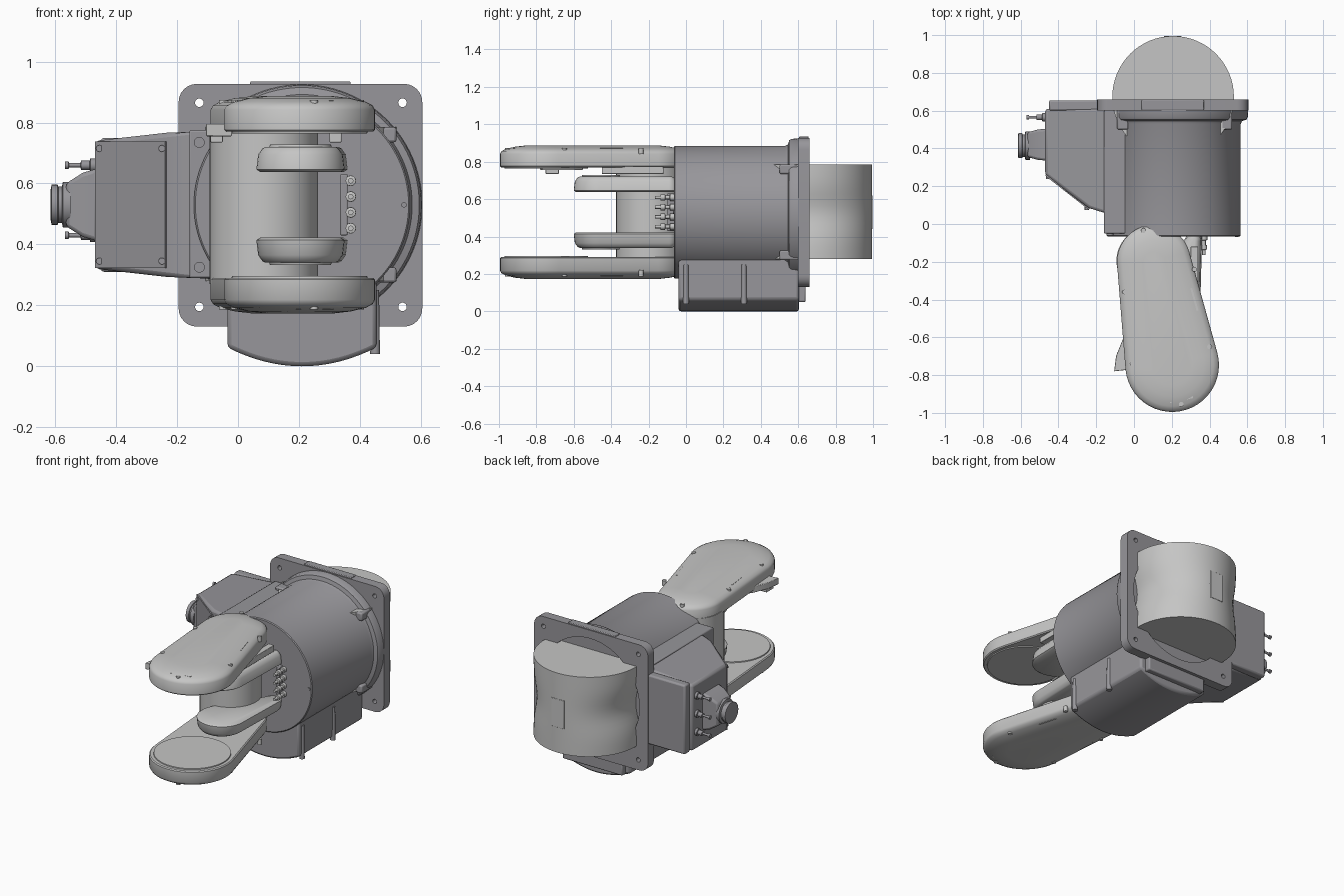
import bpy, bmesh, math
from mathutils import Vector, Matrix

cube = bpy.data.objects.get("Cube")
if cube:
    bpy.data.objects.remove(cube)

MID = 0.53            # height of the symmetry plane
CX = 0.21             # housing axis
parts = []


def material(name, rgb):
    m = bpy.data.materials.new(name)
    m.use_nodes = True
    m.diffuse_color = (*rgb, 1)
    m.node_tree.nodes["Principled BSDF"].inputs["Base Color"].default_value = (*rgb, 1)
    return m


LIGHT = material("light grey", (0.56, 0.56, 0.555))
DARK = material("dark grey", (0.31, 0.305, 0.325))


def finish(name, bm, mat, bevel=0, segs=2):
    bmesh.ops.recalc_face_normals(bm, faces=bm.faces)
    me = bpy.data.meshes.new(name)
    bm.to_mesh(me)
    bm.free()
    ob = bpy.data.objects.new(name, me)
    bpy.context.collection.objects.link(ob)
    me.materials.append(mat)
    if bevel:
        mod = ob.modifiers.new("bevel", "BEVEL")
        mod.width, mod.segments, mod.limit_method = bevel, segs, "ANGLE"
        mod.angle_limit = math.radians(40)
    parts.append(ob)
    return ob


def loft(name, loops, mat, bevel=0):
    """Skin equal-length closed loops and cap both ends."""
    bm = bmesh.new()
    rings = [[bm.verts.new(p) for p in loop] for loop in loops]
    n = len(rings[0])
    for a, b in zip(rings, rings[1:]):
        for i in range(n):
            j = (i + 1) % n
            bm.faces.new((a[i], a[j], b[j], b[i]))
    bm.faces.new(rings[0])
    bm.faces.new(rings[-1])
    return finish(name, bm, mat, bevel)


def place(axis, u, v, w):
    return {"X": (w, u, v), "Y": (u, w, v), "Z": (u, v, w)}[axis]


def prism(name, pts, axis, lo, hi, mat, bevel=0):
    return loft(name, [[place(axis, u, v, w) for u, v in pts] for w in (lo, hi)], mat, bevel)


def box(name, x, y, z, mat, bevel=0):
    pts = [(x[0], y[0]), (x[1], y[0]), (x[1], y[1]), (x[0], y[1])]
    return prism(name, pts, "Z", z[0], z[1], mat, bevel)


def lathe(name, axis, u, v, profile, mat, n=32, bevel=0):
    """Turned part: profile is (radius, position along axis)."""
    ang = [2 * math.pi * i / n for i in range(n)]
    return loft(name, [[place(axis, u + r * math.cos(a), v + r * math.sin(a), w) for a in ang]
                       for r, w in profile], mat, bevel)


def rounded(x0, x1, y0, y1, r, n=6):
    pts = []
    for k, (cx, cy) in enumerate([(x1 - r, y1 - r), (x0 + r, y1 - r), (x0 + r, y0 + r), (x1 - r, y0 + r)]):
        for i in range(n + 1):
            a = math.pi / 2 * (k + i / n)
            pts.append((cx + r * math.cos(a), cy + r * math.sin(a)))
    return pts


def capsule(c1, r1, c2, r2, inset=0, n=24):
    """Outline wrapped around two circles of different size."""
    c1, c2 = Vector(c1), Vector(c2)
    d = c2 - c1
    base = math.atan2(d.y, d.x)
    half = math.acos((r1 - r2) / d.length)
    pts = []
    for c, r, start, sweep in ((c2, r2, -half, 2 * half), (c1, r1, half, 2 * (math.pi - half))):
        for i in range(n + 1):
            a = base + start + sweep * i / n
            pts.append((c.x + (r - inset) * math.cos(a), c.y + (r - inset) * math.sin(a)))
    return pts


def cut(target, cutter):
    mod = target.modifiers.new("cut", "BOOLEAN")
    mod.operation, mod.object, mod.solver = "DIFFERENCE", cutter, "EXACT"
    bpy.context.view_layer.objects.active = target
    bpy.ops.object.modifier_apply(modifier=mod.name)
    parts.remove(cutter)
    bpy.data.objects.remove(cutter)


# Round motor housing with flared collar
lathe("housing", "Y", CX, MID, [(0.350, -0.065), (0.355, -0.06), (0.355, 0.53), (0.362, 0.545),
      (0.385, 0.552), (0.392, 0.565), (0.395, 0.605)], DARK, 96)

# Mounting flange with corner holes and rear recess
flange = prism("mounting_flange", rounded(-0.195, 0.605, 0.13, 0.927, 0.06), "Y", 0.6, 0.66, DARK)
for x in (-0.127, 0.54):
    for z in (0.195, 0.865):
        cut(flange, lathe("hole", "Y", x, z, [(0.014, 0.5), (0.014, 0.8)], DARK, 16))
cut(flange, lathe("recess", "Y", CX, MID, [(0.345, 0.62), (0.345, 0.8)], DARK, 64))
box("flange_top_lip", (0.04, 0.37), (0.605, 0.655), (0.9, 0.935), DARK, 0.004)
for i, (x, z) in enumerate(((0.49, 0.76), (0.49, 0.30), (-0.06, 0.77), (-0.06, 0.29))):
    box(f"collar_lug_{i}", (x - 0.03, x + 0.03), (0.5, 0.61), (z - 0.025, z + 0.025), DARK, 0.008)

# Lower hood with curved underside and side ribs
arc = [(CX + 0.245 * t, 0.062 * t * t) for t in [i / 8 for i in range(-8, 9)]]
hood = [(-0.035, 0.36)] + arc + [(0.455, 0.36)]
prism("lower_hood", hood, "Y", -0.04, 0.605, DARK, 0.014)
for y in (0.0, 0.31):
    lathe(f"hood_rib_{y}", "Z", 0.45, y, [(0.016, 0.04), (0.013, 0.25)], DARK, 16)
box("hood_rear_foot", (0.0, 0.42), (0.59, 0.64), (0.05, 0.14), DARK, 0.008)

# Terminal box, tapering toward its outer end
plan = [(-0.47, 0.61), (-0.47, 0.26), (-0.24, 0.085), (-0.16, 0.06), (0.0, 0.06), (0.0, 0.61)]
half_height = lambda x: 0.245 - 0.035 * max(0, min(1, (-0.16 - x) / 0.31))
loft("terminal_box", [[(x, y, MID + s * half_height(x)) for x, y in plan] for s in (-1, 1)], DARK, 0.015)
box("box_mount_strip", (-0.16, 0.0), (-0.05, 0.6), (0.29, 0.775), DARK, 0.006)
box("box_rear_lip", (-0.45, -0.15), (0.6, 0.655), (0.31, 0.75), DARK, 0.01)
slope = [(-0.465, 0.262), (-0.235, 0.083), (-0.24, 0.076), (-0.47, 0.255)]
prism("box_cover", slope, "Z", 0.322, 0.738, DARK)
for x, y in ((-0.455, 0.25), (-0.25, 0.085)):
    for z in (0.345, 0.715):
        lathe("cover_screw", "Y", x, z, [(0.011, y - 0.012), (0.011, y + 0.02)], DARK, 12)
for z in (0.325, 0.735):
    lathe("strip_screw", "Y", -0.127, z, [(0.018, -0.06), (0.018, -0.04)], DARK, 12)

# Connector block, round socket and small plugs on the outer end
loft("connector_block", [[(x, 0.42 + a * w, MID + b * h) for a, b in ((-1, -1), (1, -1), (1, 1), (-1, 1))]
     for x, w, h in ((-0.46, 0.085, 0.12), (-0.51, 0.08, 0.105), (-0.565, 0.065, 0.07))], DARK, 0.012)
lathe("round_socket", "X", 0.415, MID, [(0.075, -0.55), (0.075, -0.575), (0.06, -0.578), (0.06, -0.59),
      (0.066, -0.592), (0.066, -0.612), (0.05, -0.615)], DARK, 32)
for i, z in enumerate((0.43, 0.545, 0.66)):
    lathe(f"plug_{i}", "X", 0.565, z, [(0.022, -0.46), (0.022, -0.485), (0.015, -0.487), (0.015, -0.515),
          (0.007, -0.517), (0.007, -0.555), (0.012, -0.556), (0.012, -0.568)], DARK, 16)

# Rear drum with shallow dents on its flanks
drum = []
for k in range(17):
    z = 0.28 + 0.505 * k / 16
    ring = []
    for i in range(64):
        a = 2 * math.pi * i / 64
        dent = 0.03 * math.exp(-((z - MID) / 0.11) ** 2) * math.cos(a) ** 2
        r = 0.322 - dent
        ring.append((0.207 + r * math.cos(a), 0.673 + r * math.sin(a), z))
    drum.append(ring)
loft("rear_drum", drum, LIGHT)
prism("drum_pad", [(0.16, 0.44), (0.25, 0.44), (0.25, 0.62), (0.16, 0.62)], "Y", 0.985, 0.996, LIGHT, 0.002)

# Upright link column between the arms
lathe("link_column", "Z", 0.085, -0.195, [(0.178, 0.27), (0.178, 0.79)], LIGHT, 64)

# Paired outer arms and inner arms, mirrored about the mid plane
ARM = ((0.105, -0.2), 0.195, (0.202, -0.747), 0.248)
INNER = ((0.315, -0.09), 0.045, (0.205, -0.455), 0.145)
SCREWS = ((0.05, -0.035), (-0.05, -0.36), (-0.01, -0.74), (0.4, -0.65), (0.32, -0.24), (0.25, -0.955))
for side, s in (("upper", 1), ("lower", -1)):
    def stack(shape, steps):
        return [[(x, y, MID + s * h) for x, y in capsule(*shape, inset)] for inset, h in steps]
    loft(f"{side}_arm", stack(ARM, ((0.006, 0.24), (0, 0.246), (0, 0.312), (0.008, 0.326),
         (0.03, 0.338), (0.08, 0.35), (0.14, 0.357))), LIGHT)
    lathe(f"{side}_arm_disc", "Z", 0.202, -0.747, [(0.225, MID + s * 0.25), (0.222, MID + s * 0.234)], LIGHT, 64)
    loft(f"{side}_inner_arm", stack(INNER, ((0.012, 0.108), (0, 0.116), (0.006, 0.165),
         (0.02, 0.185), (0.03, 0.19))), LIGHT)
    lathe(f"{side}_inner_disc", "Z", 0.205, -0.455, [(0.105, MID + s * 0.18), (0.1, MID + s * 0.198)], LIGHT, 48)
    for i, (x, y) in enumerate(SCREWS):
        lathe(f"{side}_arm_screw_{i}", "Z", x, y, [(0.013, MID + s * 0.31), (0.013, MID + s * 0.344)], LIGHT, 12)
    for i, (x, y, ang, h) in enumerate(((-0.018, -0.475, 97, 0.341), (0.315, -0.4, 106, 0.341), (0.25, -0.925, 12, 0.342))):
        bm = bmesh.new()
        bmesh.ops.create_cube(bm, size=1, matrix=Matrix.Translation((x, y, MID + s * (h - 0.01)))
                              @ Matrix.Rotation(math.radians(ang), 4, "Z")
                              @ Matrix.Diagonal((0.125, 0.02, 0.022, 1)))
        finish(f"{side}_arm_key_{i}", bm, LIGHT)

# Small side brackets under the upper arm
prism("side_bracket", [(-0.105, -0.78), (-0.02, -0.77), (-0.02, -0.55), (-0.055, -0.6), (-0.095, -0.7)],
      "Z", 0.755, 0.795, LIGHT, 0.003)
box("bracket_block", (-0.09, -0.05), (-0.75, -0.68), (0.735, 0.76), LIGHT, 0.003)
box("right_bracket", (0.3, 0.34), (-0.45, -0.12), (0.735, 0.775), LIGHT, 0.003)

# Row of four fittings on the housing face
box("fitting_rail", (0.335, 0.36), (-0.1, -0.06), (0.43, 0.63), DARK, 0.004)
for i in range(4):
    z = 0.453 + 0.052 * i
    lathe(f"fitting_{i}", "Y", 0.37, z, [(0.018, -0.06), (0.018, -0.085), (0.01, -0.087), (0.01, -0.11),
          (0.017, -0.112), (0.017, -0.135), (0.009, -0.137), (0.009, -0.165)], LIGHT, 12)
lathe("face_screw", "Y", 0.545, MID, [(0.009, -0.07), (0.009, -0.06)], DARK, 12)

# Smooth round surfaces, keep edges crisp
bpy.ops.object.select_all(action="DESELECT")
for ob in parts:
    ob.select_set(True)
bpy.context.view_layer.objects.active = parts[0]
bpy.ops.object.shade_smooth_by_angle(angle=math.radians(35))
